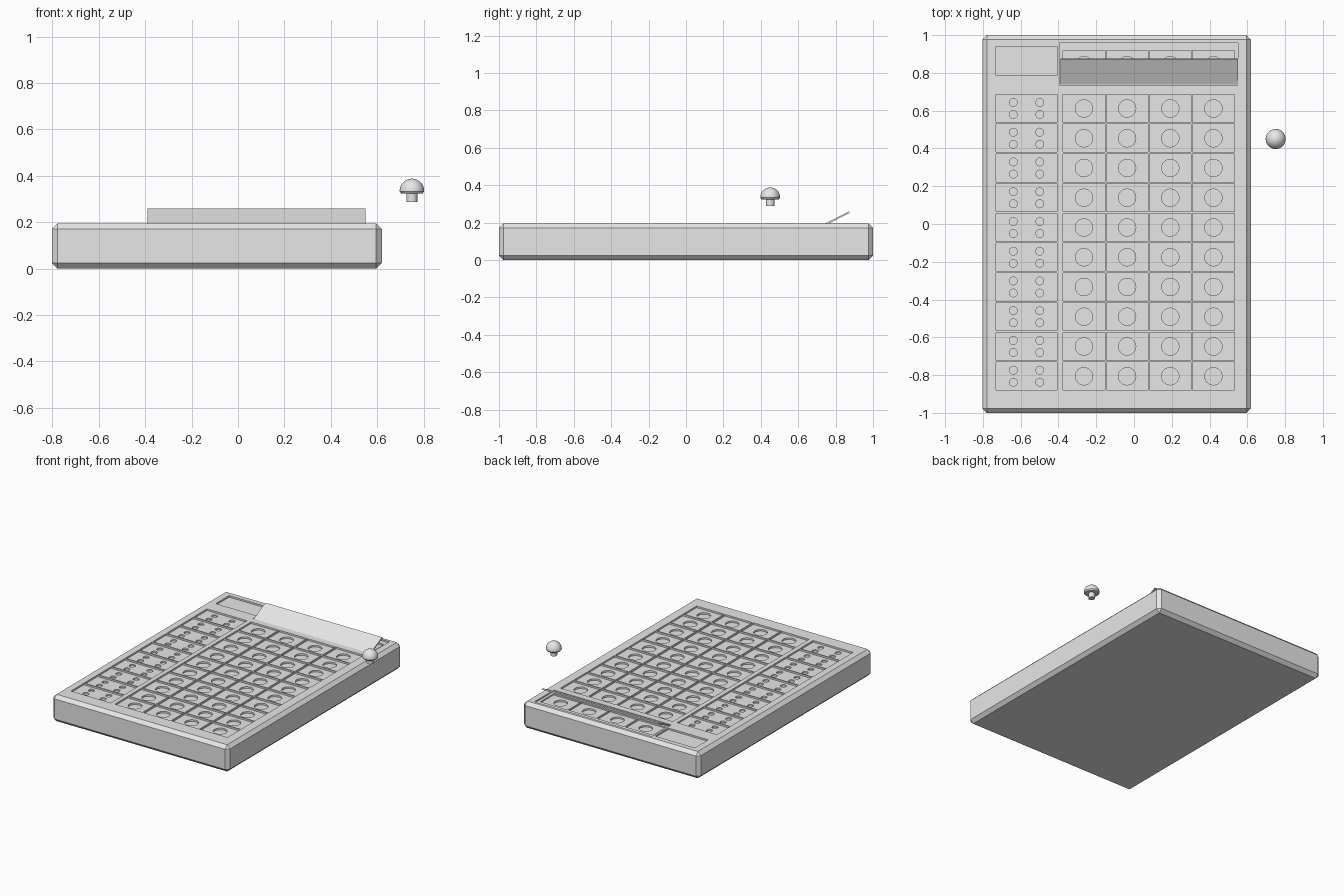
import bpy, bmesh, math
from mathutils import Matrix, Vector

if "Cube" in bpy.data.objects:
    bpy.data.objects.remove(bpy.data.objects["Cube"])

grey = bpy.data.materials.new("light grey plastic")
grey.diffuse_color = (0.8, 0.8, 0.8, 1)
grey.use_nodes = True
grey.node_tree.nodes["Principled BSDF"].inputs["Base Color"].default_value = grey.diffuse_color
TOP = 0.195


def finish(bm, name):
    bmesh.ops.recalc_face_normals(bm, faces=bm.faces)
    me = bpy.data.meshes.new(name)
    bm.to_mesh(me)
    bm.free()
    ob = bpy.data.objects.new(name, me)
    bpy.context.collection.objects.link(ob)
    me.materials.append(grey)
    return ob


def box(bm, x0, x1, y0, y1, z0, z1):
    m = Matrix.Translation(((x0+x1)/2, (y0+y1)/2, (z0+z1)/2)) @ Matrix.Diagonal((x1-x0, y1-y0, z1-z0, 1))
    bmesh.ops.create_cube(bm, size=1, matrix=m)


def disc(bm, x, y, r, z0, z1, n):
    bmesh.ops.create_cone(bm, cap_ends=True, segments=n, radius1=r, radius2=r, depth=z1-z0,
                          matrix=Matrix.Translation((x, y, (z0+z1)/2)))


def cut(ob, bm, name):
    c = finish(bm, name)
    c.hide_render = True
    mod = ob.modifiers.new(name, 'BOOLEAN')
    mod.operation, mod.solver, mod.object = 'DIFFERENCE', 'EXACT', c
    bpy.context.view_layer.objects.active = ob
    bpy.ops.object.modifier_apply(modifier=mod.name)
    bpy.data.objects.remove(c)


# Chamfered game board
bm = bmesh.new()
box(bm, -0.803, 0.62, -1, 1, 0, TOP)
bmesh.ops.bevel(bm, geom=bm.edges[:], offset=0.024, segments=1, affect='EDGES')
board = finish(bm, "game_board")

PITCH, COL = 0.1575, 0.2285
rows = [-0.88 + PITCH * i for i in range(10)]
cols = [-0.375 + COL * i for i in range(4)]

# Shallow tray under the flap
bm = bmesh.new()
box(bm, -0.395, 0.55, 0.735, 0.957, TOP-0.01, TOP+0.1)
cut(board, bm, "tray_cutter")

# Recessed cells: guess grid, score column, hidden row, corner panel
bm = bmesh.new()
zc = TOP - 0.012
for y in rows:
    for x in cols:
        box(bm, x, x+COL-0.008, y, y+PITCH-0.009, zc, TOP+0.1)
    box(bm, -0.73, -0.408, y, y+PITCH-0.009, zc, TOP+0.1)
box(bm, -0.73, -0.408, 0.787, 0.94, zc, TOP+0.1)
for x in cols:
    box(bm, x, x+COL-0.008, 0.765, 0.918, zc-0.008, TOP+0.1)
cut(board, bm, "cell_cutter")

# Large peg holes and clusters of four score holes
bm = bmesh.new()
for y in rows:
    cy = y + 0.074
    for x in cols:
        disc(bm, x+0.11, cy, 0.046, zc-0.012, TOP+0.1, 24)
    for sx in (-0.07, 0.07):
        for sy in (-0.032, 0.032):
            disc(bm, -0.569+sx, cy+sy, 0.021, zc-0.01, TOP+0.1, 14)
for x in cols:
    disc(bm, x+0.11, 0.841, 0.046, zc-0.02, TOP+0.1, 24)
cut(board, bm, "hole_cutter")

# Tilted flap hiding the secret row
bm = bmesh.new()
box(bm, -0.39, 0.55, 0, 0.15, 0, 0.009)
bmesh.ops.transform(bm, verts=bm.verts[:],
                    matrix=Matrix.Translation((0, 0.742, 0.184)) @ Matrix.Rotation(math.radians(27), 4, 'X'))
finish(bm, "hinged_flap")

# Loose peg: domed head on a short stem, turned from a profile
R = 0.053
prof = [(0, 0.288), (0.023, 0.288), (0.023, 0.324), (0.046, 0.324), (R, 0.333)]
prof += [(R*math.cos(a), 0.335 + R*math.sin(a)) for a in [math.pi/2*i/10 for i in range(1, 10)]]
prof.append((0, 0.388))
bm = bmesh.new()
vs = [bm.verts.new((r, 0, z)) for r, z in prof]
es = [bm.edges.new(p) for p in zip(vs, vs[1:])]
bmesh.ops.spin(bm, geom=vs+es, cent=(0, 0, 0), axis=(0, 0, 1), angle=2*math.pi, steps=32)
bmesh.ops.remove_doubles(bm, verts=bm.verts[:], dist=1e-4)
bmesh.ops.translate(bm, verts=bm.verts[:], vec=Vector((0.75, 0.45, 0)))
peg = finish(bm, "loose_peg")
bpy.ops.object.select_all(action='DESELECT')
peg.select_set(True)
bpy.context.view_layer.objects.active = peg
bpy.ops.object.shade_smooth_by_angle(angle=math.radians(35))
